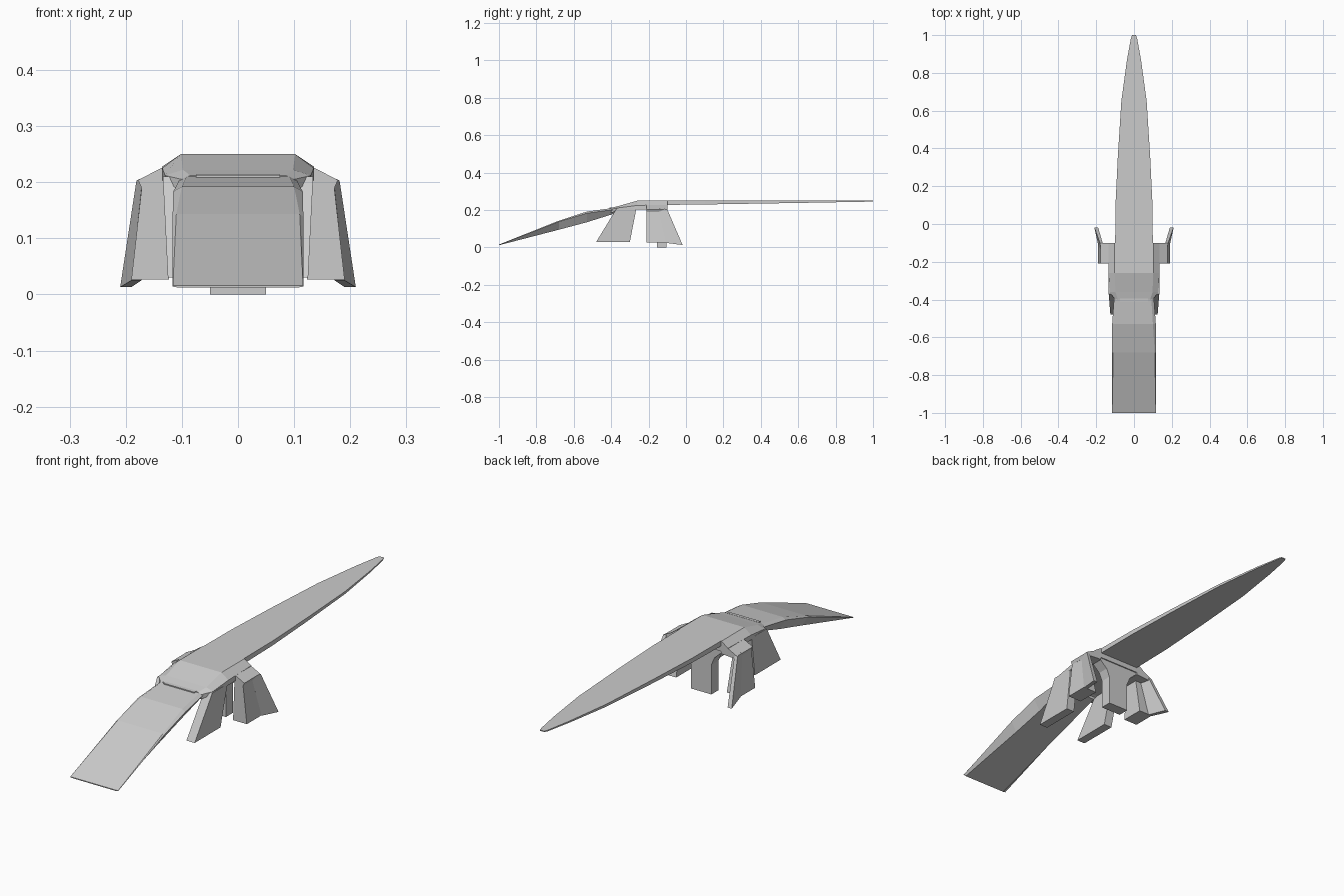
import bpy, bmesh


def loft(name, rings, mirror=False):
    """Skin a closed solid through matching rings of points."""
    bm = bmesh.new()
    vr = [[bm.verts.new(p) for p in r] for r in rings]
    n = len(rings[0])
    for a, b in zip(vr, vr[1:]):
        for i in range(n):
            j = (i + 1) % n
            bm.faces.new((a[i], a[j], b[j], b[i]))
    bm.faces.new(vr[0])
    bm.faces.new(vr[-1])
    bmesh.ops.recalc_face_normals(bm, faces=bm.faces)
    me = bpy.data.meshes.new(name)
    bm.to_mesh(me)
    bm.free()
    ob = bpy.data.objects.new(name, me)
    bpy.context.collection.objects.link(ob)
    if mirror:
        ob.modifiers.new("Mirror", 'MIRROR')
    return ob


def slab(y, top_w, top_z, bot_w, bot_z):
    """Symmetric four-sided section at y."""
    return [(-top_w, y, top_z), (top_w, y, top_z), (bot_w, y, bot_z), (-bot_w, y, bot_z)]


def hub_ring(y, w, top, side_w, mid, bot):
    """Roof-shaped section with sloped shoulders."""
    return [(-w, y, top), (w, y, top), (side_w, y, mid), (side_w, y, bot),
            (-side_w, y, bot), (-side_w, y, mid)]


def plan(z, x0, x1, y0, y1):
    return [(x0, y0, z), (x1, y0, z), (x1, y1, z), (x0, y1, z)]


# Long tapering tail blade
loft("tail_blade", [slab(y, w, 0.25, w, b) for y, w, b in (
    (-0.15, 0.100, 0.227), (0.10, 0.098, 0.230), (0.35, 0.086, 0.234),
    (0.65, 0.067, 0.239), (0.87, 0.037, 0.243), (0.985, 0.016, 0.245), (1.0, 0.010, 0.246))])

# Central hub
loft("hub", [
    hub_ring(-0.40, 0.085, 0.212, 0.100, 0.205, 0.185),
    hub_ring(-0.36, 0.098, 0.222, 0.130, 0.212, 0.200),
    hub_ring(-0.26, 0.102, 0.250, 0.135, 0.225, 0.203),
    hub_ring(-0.10, 0.102, 0.250, 0.135, 0.228, 0.205)])

# Sloping front blade with chamfered shoulders and undercut sides
loft("front_blade", [
    [(-w, y, t), (w, y, t), (s, y, m), (u, y, b), (-u, y, b), (-s, y, m)]
    for y, w, t, s, m, u, b in (
        (-0.37, 0.090, 0.214, 0.104, 0.205, 0.085, 0.185),
        (-0.53, 0.100, 0.192, 0.1155, 0.183, 0.085, 0.135),
        (-0.68, 0.110, 0.143, 0.1165, 0.138, 0.090, 0.095),
        (-1.00, 0.116, 0.016, 0.1165, 0.014, 0.105, 0.012))])

# Raised strip across the joint
loft("joint_strip", [slab(-0.41, 0.075, 0.213, 0.075, 0.200),
                     slab(-0.395, 0.075, 0.214, 0.075, 0.200)])

# Front legs, both sides
loft("front_leg", [plan(0.21, 0.095, 0.134, -0.37, -0.265),
                   plan(0.03, 0.085, 0.125, -0.48, -0.30)], True)

# Rear shoulders bridging hub and legs
loft("rear_shoulder", [
    [(0.10, y, 0.245), (0.135, y, 0.226), (0.178, y, 0.204),
     (0.172, y, 0.19), (0.10, y, 0.195)] for y in (-0.21, -0.10)], True)

# Rear legs
loft("rear_leg", [plan(0.205, 0.130, 0.170, -0.21, -0.145),
                  plan(0.027, 0.123, 0.190, -0.21, -0.108)], True)

# Swept fins behind the rear legs
loft("rear_fin", [
    [(0.155, -0.15, 0.205), (0.170, -0.15, 0.208), (0.181, -0.10, 0.203), (0.166, -0.10, 0.203)],
    [(0.172, -0.108, 0.025), (0.190, -0.108, 0.025), (0.210, -0.018, 0.013), (0.190, -0.018, 0.013)]],
    True)

# Centre support post flaring into the hub
loft("centre_post", [plan(z, -w, w, -0.155, -0.105) for z, w in (
    (0.0, 0.05), (0.13, 0.05), (0.165, 0.065), (0.21, 0.115))])
